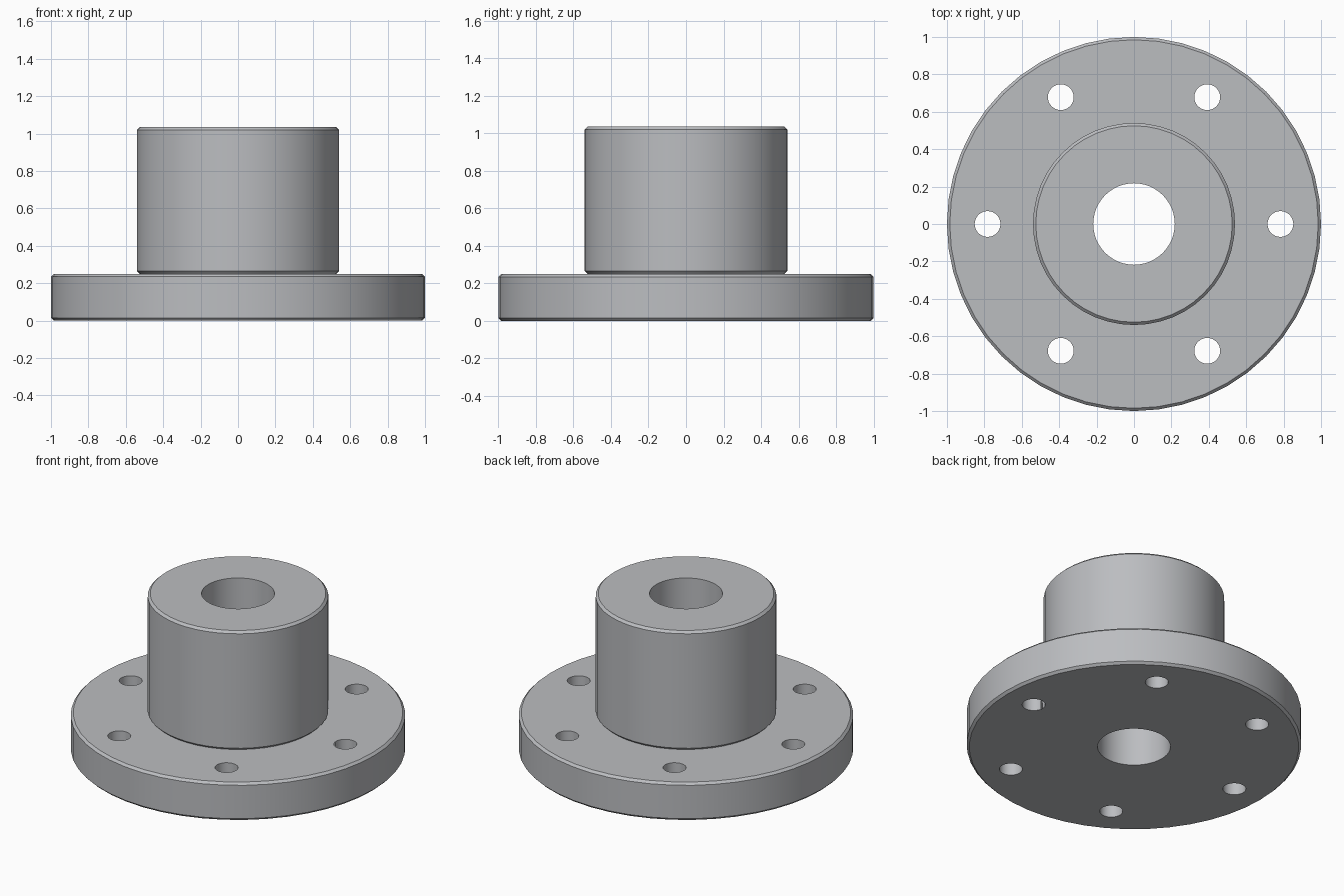
import bpy, bmesh, math

if "Cube" in bpy.data.objects:
    bpy.data.objects.remove(bpy.data.objects["Cube"])

SIDES = 48
steel = bpy.data.materials.new("grey steel")
steel.diffuse_color = (0.50, 0.51, 0.53, 1)
steel.use_nodes = True
steel.node_tree.nodes["Principled BSDF"].inputs["Base Color"].default_value = steel.diffuse_color


def lathe(name, profile, sides, centre=(0, 0), closed=True):
    """Revolve an (r, z) profile around a vertical axis."""
    bm = bmesh.new()
    rings = []
    for r, z in profile:
        rings.append([bm.verts.new((centre[0] + r * math.cos(2 * math.pi * i / sides),
                                    centre[1] + r * math.sin(2 * math.pi * i / sides), z))
                      for i in range(sides)])
    count = len(rings)
    for k in range(count if closed else count - 1):
        a, b = rings[k], rings[(k + 1) % count]
        for i in range(sides):
            j = (i + 1) % sides
            bm.faces.new((a[i], a[j], b[j], b[i]))
    if not closed:
        bm.faces.new(rings[0])
        bm.faces.new(rings[-1])
    bmesh.ops.recalc_face_normals(bm, faces=bm.faces)
    mesh = bpy.data.meshes.new(name)
    bm.to_mesh(mesh)
    bm.free()
    mesh.materials.append(steel)
    obj = bpy.data.objects.new(name, mesh)
    bpy.context.collection.objects.link(obj)
    return obj


# Flange and hub in one turned body, with chamfered rims and a centre bore
R, H, BORE = 1.0, 0.54, 0.218
FLANGE_TOP, HUB_TOP, C = 0.25, 1.035, 0.015
body = lathe("flanged_hub", [
    (BORE, 0), (R - C, 0), (R, C), (R, FLANGE_TOP - C), (R - C, FLANGE_TOP),
    (H - C, FLANGE_TOP), (H, FLANGE_TOP + C), (H, HUB_TOP - C), (H - C, HUB_TOP),
    (BORE, HUB_TOP)], SIDES)

bpy.context.view_layer.objects.active = body
body.select_set(True)

# Six bolt holes around the flange
for k in range(6):
    a = k * math.pi / 3
    cutter = lathe("bolt_hole_cutter", [(0.069, -0.1), (0.069, 0.4)], 32,
                   (0.783 * math.cos(a), 0.783 * math.sin(a)), closed=False)
    cutter.hide_render = True
    mod = body.modifiers.new("bolt_hole", 'BOOLEAN')
    mod.operation = 'DIFFERENCE'
    mod.solver = 'EXACT'
    mod.object = cutter
    bpy.ops.object.modifier_apply(modifier=mod.name)
    bpy.data.objects.remove(cutter)

# Smooth walls with crisp chamfer edges
bpy.ops.object.shade_smooth_by_angle(angle=math.radians(30))
